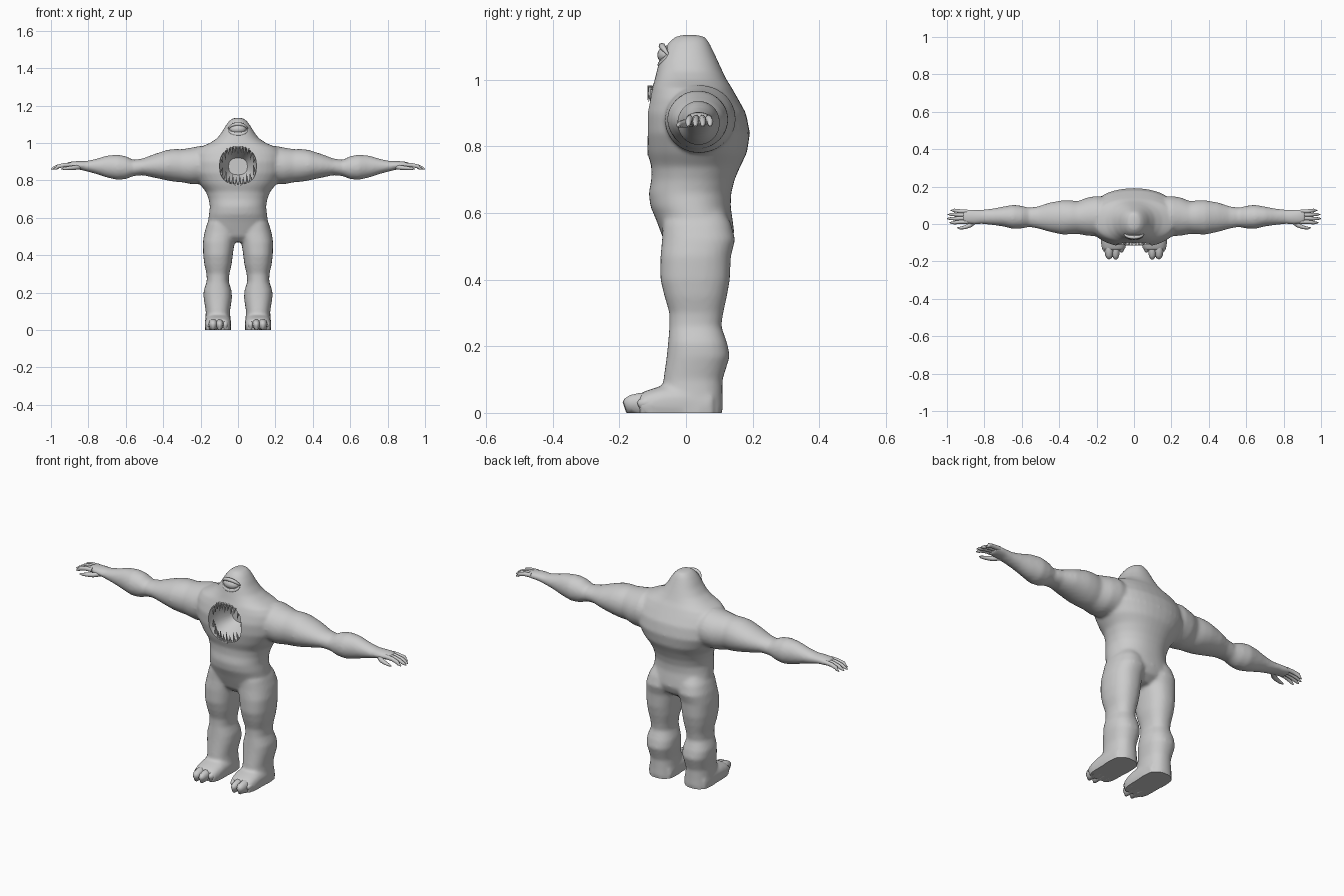
import bpy, bmesh, math
from mathutils import Vector

if "Cube" in bpy.data.objects:
    bpy.data.objects.remove(bpy.data.objects["Cube"])

skin = bpy.data.materials.new("grey_skin")
skin.diffuse_color = (0.6, 0.6, 0.6, 1)
skin.use_nodes = True
skin.node_tree.nodes["Principled BSDF"].inputs["Base Color"].default_value = skin.diffuse_color


def make(name, bm, smooth=40):
    bmesh.ops.recalc_face_normals(bm, faces=bm.faces)
    me = bpy.data.meshes.new(name)
    bm.to_mesh(me)
    bm.free()
    me.materials.append(skin)
    ob = bpy.data.objects.new(name, me)
    bpy.context.collection.objects.link(ob)
    select(ob)
    bpy.ops.object.shade_smooth_by_angle(angle=math.radians(smooth))
    return ob


def select(ob):
    bpy.ops.object.select_all(action='DESELECT')
    ob.select_set(True)
    bpy.context.view_layer.objects.active = ob


def loft(bm, rows, axis, n=28, power=2.0):
    """Rows of (position, min u, max u, min v, max v) along an axis; u, v keep x, y, z order."""
    rings = []
    for p, u0, u1, v0, v1 in rows:
        ring = []
        for i in range(n):
            a = 2 * math.pi * i / n
            c, s = math.cos(a), math.sin(a)
            u = (u0 + u1) / 2 + (u1 - u0) / 2 * math.copysign(abs(c) ** (2 / power), c)
            v = (v0 + v1) / 2 + (v1 - v0) / 2 * math.copysign(abs(s) ** (2 / power), s)
            co = [u, v]
            co.insert(axis, p)
            ring.append(bm.verts.new(co))
        rings.append(ring)
    for a, b in zip(rings, rings[1:]):
        for i in range(n):
            bm.faces.new((a[i], a[(i + 1) % n], b[(i + 1) % n], b[i]))
    bm.faces.new(rings[0])
    bm.faces.new(rings[-1])


def tube(bm, pts, n=10, flat=1.0):
    """Tube through (point, radius) pairs; flat squashes its height."""
    rings = []
    for k, (p, r) in enumerate(pts):
        d = Vector(pts[min(k + 1, len(pts) - 1)][0]) - Vector(pts[max(k - 1, 0)][0])
        d.normalize()
        side = d.cross(Vector((0, 0, 1))).normalized()
        up = side.cross(d)
        rings.append([bm.verts.new(Vector(p) + side * r * math.cos(2 * math.pi * i / n)
                      + up * r * flat * math.sin(2 * math.pi * i / n)) for i in range(n)])
    for a, b in zip(rings, rings[1:]):
        for i in range(n):
            bm.faces.new((a[i], a[(i + 1) % n], b[(i + 1) % n], b[i]))
    bm.faces.new(rings[0])
    bm.faces.new(rings[-1])


def mirror(bm):
    """Adds the other side of everything in the mesh."""
    dup = bmesh.ops.duplicate(bm, geom=bm.verts[:] + bm.edges[:] + bm.faces[:])["geom"]
    for v in dup:
        if isinstance(v, bmesh.types.BMVert):
            v.co.x *= -1


# Arms, legs and feet, mirrored
bm = bmesh.new()
loft(bm, [(0.10, -.05, .14, .80, .96), (0.20, -.065, .15, .78, .985), (0.25, -.063, .142, .78, .975),
          (0.30, -.053, .122, .79, .967), (0.34, -.055, .127, .793, .968), (0.38, -.057, .127, .80, .963),
          (0.45, -.042, .115, .815, .94), (0.51, -.025, .095, .828, .917), (0.56, -.016, .087, .823, .91),
          (0.60, -.024, .097, .807, .93), (0.645, -.027, .103, .803, .938), (0.70, -.013, .093, .815, .933),
          (0.76, -.005, .082, .835, .915), (0.81, 0, .077, .848, .904), (0.85, -.002, .077, .858, .904),
          (0.885, 0, .08, .862, .902), (0.915, .002, .078, .866, .896)], 0)
loft(bm, [(0.0, .036, .178, -.07, .112), (0.05, .039, .175, -.07, .11), (0.10, .043, .172, -.068, .11),
          (0.17, .032, .184, -.058, .132), (0.21, .034, .184, -.054, .124), (0.26, .05, .167, -.05, .106),
          (0.30, .046, .168, -.05, .112), (0.35, .034, .18, -.065, .123), (0.40, .028, .186, -.077, .132),
          (0.47, .018, .188, -.077, .135), (0.52, .006, .18, -.072, .148), (0.57, .01, .165, -.07, .135),
          (0.63, .03, .13, -.05, .1)], 2, power=2.3)
loft(bm, [(0.08, .04, .174, -.03, .07), (0.0, .036, .178, -.03, .09), (-0.07, .036, .178, -.025, .082),
          (-0.11, .04, .176, -.02, .070), (-0.14, .05, .168, -.012, .058)], 1, power=2.6)
mirror(bm)
# Torso and head rising as one hump
loft(bm, [(z, -w, w, f, b) for z, w, f, b in [
    (0.47, .06, -.03, .09), (0.50, .13, -.06, .13), (0.54, .165, -.075, .145), (0.58, .16, -.09, .14),
    (0.62, .155, -.107, .134), (0.66, .15, -.112, .136), (0.70, .157, -.104, .146), (0.74, .172, -.104, .163),
    (0.78, .205, -.116, .183), (0.84, .24, -.125, .192), (0.90, .245, -.125, .18), (0.945, .235, -.112, .155),
    (0.975, .21, -.102, .138), (1.0, .15, -.094, .122), (1.025, .112, -.088, .11), (1.06, .085, -.08, .094),
    (1.09, .068, -.066, .08), (1.115, .05, -.05, .068), (1.13, .032, -.03, .055), (1.135, .012, -.01, .03)]],
    2, n=40, power=2.2)
# Flat sole
body = make("body", bm)
m = body.modifiers.new("fuse", 'REMESH')
m.mode, m.voxel_size, m.use_smooth_shade = 'VOXEL', 0.008, True
m = body.modifiers.new("soften", 'SMOOTH')
m.factor, m.iterations = 0.5, 8
for name in ("fuse", "soften"):
    bpy.ops.object.modifier_apply(modifier=name)
for v in body.data.vertices:
    v.co.z = max(v.co.z, 0) if v.co.z > 0.006 else 0

# Mouth cavity
bm = bmesh.new()
loft(bm, [(-0.2, -.1, .1, .775, .978), (-0.09, -.098, .098, .78, .975), (-0.04, -.08, .08, .80, .955),
          (0.02, -.05, .05, .83, .92)], 1, n=32, power=2.5)
cutter = make("mouth_cutter", bm)
cutter.hide_render = True
select(body)
m = body.modifiers.new("mouth", 'BOOLEAN')
m.operation, m.object, m.solver = 'DIFFERENCE', cutter, 'EXACT'
bpy.ops.object.modifier_apply(modifier="mouth")
bpy.data.objects.remove(cutter)
bpy.ops.object.shade_smooth_by_angle(angle=math.radians(45))

# Teeth around the upper and lower rims
bm = bmesh.new()
for sign, count, size in ((1, 11, .042), (-1, 10, .058)):
    for i in range(count):
        t = -1 + 2 * i / (count - 1)
        x = 0.088 * t
        z = 0.877 + sign * 0.101 * (1 - abs(t) ** 2.5 * 0.8) ** 0.5
        y = -0.108 + 0.022 * t * t
        length = size * (1.0 if i % 2 else 0.75)
        root, tip = Vector((x, y, z)), Vector((x * 0.93, y - 0.008, z - sign * length))
        ring = [bm.verts.new(root + Vector((math.cos(a) * .0085, math.sin(a) * .0085, sign * .004)))
                for a in [k * math.pi / 3 for k in range(6)]]
        top = bm.verts.new(tip)
        for k in range(6):
            bm.faces.new((ring[k], ring[(k + 1) % 6], top))
        bm.faces.new(ring)
make("teeth", bm)

# Single eye with upper and lower lids
bm = bmesh.new()
bmesh.ops.create_uvsphere(bm, u_segments=24, v_segments=14, radius=1)
for v in bm.verts:
    v.co = Vector((v.co.x * .046, -.052 + v.co.y * .034, 1.074 + v.co.z * .029))
make("eye", bm)
bm = bmesh.new()
for s in (1, -1):
    pts = []
    for i in range(13):
        a = math.pi * i / 12
        c, h = math.cos(a), math.sin(a)
        pts.append(((.05 * c, -.052 - .02 * h - (.004 if s < 0 else 0), 1.073 + s * .028 * h), .003 + .007 * h))
    tube(bm, pts, n=8)
make("eyelids", bm, 60)

# Fingers and thumbs
bm = bmesh.new()
for i in range(4):
    y = 0.011 + 0.019 * i
    end = (0.985, 1.0, 0.995, 0.98)[i]
    y2 = 0.037 + (y - 0.037) * 1.15
    tube(bm, [((.89, y, .884), .0105), ((.93, y, .882), .0105), ((.962, y2, .875), .0095),
              ((end - .014, y2, .866), .007), ((end, y2, .86), .0025)], flat=1.1)
tube(bm, [((.845, .018, .872), .012), ((.875, -.006, .868), .0125), ((.905, -.018, .866), .010),
          ((.93, -.022, .863), .007), ((.945, -.02, .86), .0025)])
mirror(bm)
make("fingers", bm, 60)

# Toes with pointed claws
bm = bmesh.new()
for x, tip, r in ((.068, -.15, .021), (.098, -.188, .022), (.133, -.186, .025), (.157, -.145, .018)):
    tube(bm, [((x, -.09, .032), r), ((x, tip + .045, .031), r), ((x, tip + .02, .029), r * .85),
              ((x, tip + .006, .027), r * .6), ((x, tip, .025), r * .3)], flat=1.2)
for v in bm.verts:
    v.co.z = max(v.co.z if v.co.z > .014 else 0, 0)
mirror(bm)
make("toes", bm, 60)
